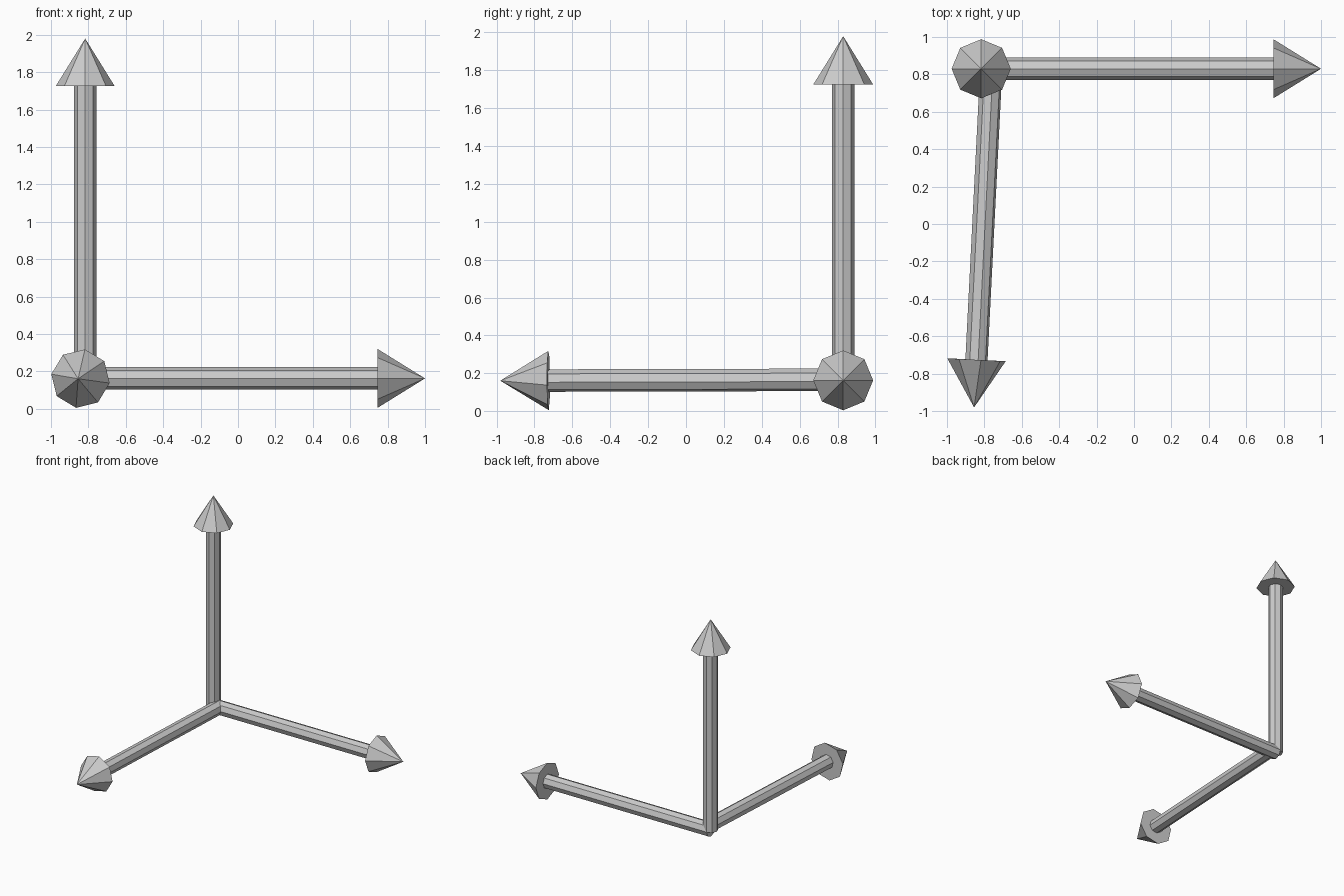
import bpy, bmesh
from math import radians
from mathutils import Matrix, Vector

if "Cube" in bpy.data.objects:
    bpy.data.objects.remove(bpy.data.objects["Cube"])

LENGTH, HEAD = 1.82, 0.255
SHAFT_R, HEAD_R, SIDES = 0.06, 0.158, 8


def cone(name, r1, r2, z0, z1, matrix):
    """Eight-sided cone or prism along local z, placed by matrix."""
    bm = bmesh.new()
    bmesh.ops.create_cone(bm, cap_ends=True, segments=SIDES, radius1=r1, radius2=r2,
                          depth=z1 - z0,
                          matrix=Matrix.Translation((0, 0, (z0 + z1) / 2)))
    bmesh.ops.remove_doubles(bm, verts=bm.verts, dist=1e-5)
    bmesh.ops.recalc_face_normals(bm, faces=bm.faces)
    mesh = bpy.data.meshes.new(name)
    bm.to_mesh(mesh)
    bm.free()
    obj = bpy.data.objects.new(name, mesh)
    obj.matrix_world = matrix
    bpy.context.collection.objects.link(obj)


def arrow(name, start, rotation):
    m = Matrix.Translation(Vector(start)) @ rotation
    cone(name + "_shaft", SHAFT_R, SHAFT_R, 0, LENGTH - HEAD, m)
    cone(name + "_head", HEAD_R, 0, LENGTH - HEAD, LENGTH, m)


def rot(deg, axis):
    return Matrix.Rotation(radians(deg), 4, axis)


# Upright, sideways and forward arrows; the forward one is slightly turned and rolled
arrow("up_arrow", (-0.817, 0.83, 0.16), Matrix.Identity(4))
arrow("side_arrow", (-0.82, 0.83, 0.163), rot(90, 'Y'))
arrow("forward_arrow", (-0.763, 0.837, 0.166),
      rot(-2.9, 'Z') @ rot(90.15, 'X') @ rot(-8.7, 'Z'))
